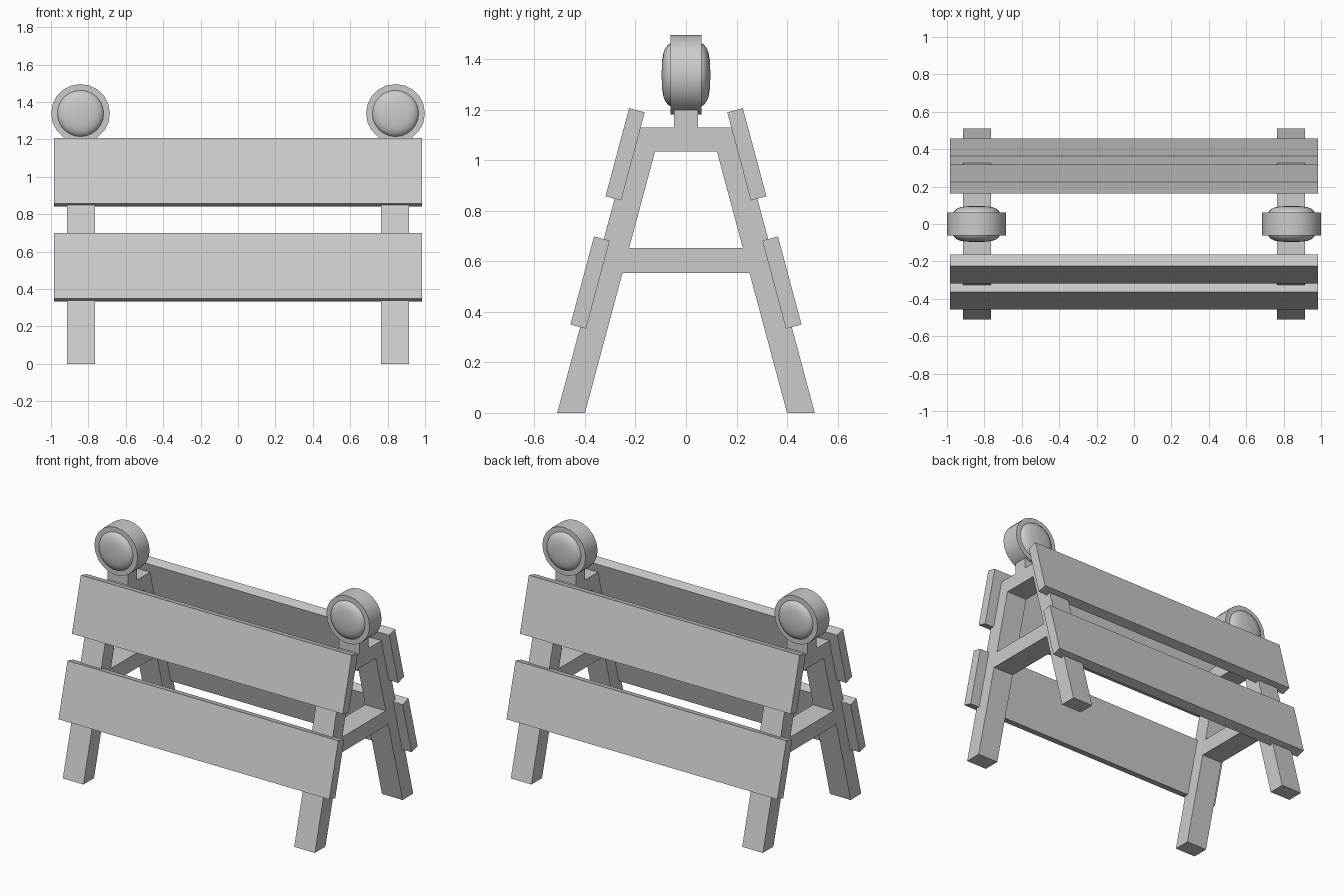
import bpy, bmesh, math
from mathutils import Matrix, Vector

cube = bpy.data.objects.get("Cube")
if cube:
    bpy.data.objects.remove(cube, do_unlink=True)

grey = bpy.data.materials.new("plain_grey")
grey.use_nodes = True
colour = (0.6, 0.6, 0.6, 1)
grey.diffuse_color = colour
grey.node_tree.nodes["Principled BSDF"].inputs["Base Color"].default_value = colour

SLOPE = math.tan(math.radians(15))
FOOT_OUT, FOOT_IN = 0.51, 0.40


def finish(bm, name, smooth=False):
    bmesh.ops.recalc_face_normals(bm, faces=bm.faces)
    mesh = bpy.data.meshes.new(name)
    bm.to_mesh(mesh)
    bm.free()
    obj = bpy.data.objects.new(name, mesh)
    bpy.context.collection.objects.link(obj)
    mesh.materials.append(grey)
    if smooth:
        bpy.ops.object.select_all(action='DESELECT')
        obj.select_set(True)
        bpy.context.view_layer.objects.active = obj
        bpy.ops.object.shade_smooth_by_angle(angle=math.radians(32))
    return obj


def mirrored(half):
    """Complete a (y, z) half outline with its mirror image."""
    return half + [(-y, z) for y, z in reversed(half)]


def inner(z):
    return (FOOT_IN - SLOPE * z, z)


def frame(name, x, width):
    # A-shaped side frame: outline with a window between brace and top beam
    outline = mirrored([inner(0.553), (FOOT_IN, 0), (FOOT_OUT, 0),
                        (FOOT_OUT - SLOPE * 1.13, 1.13), (0.047, 1.13), (0.047, 1.2)])
    window = mirrored([inner(0.652), inner(1.035)])
    bm = bmesh.new()
    edges = []
    for loop in (outline, window):
        vs = [bm.verts.new((x - width / 2, y, z)) for y, z in loop]
        edges += [bm.edges.new((a, b)) for a, b in zip(vs, vs[1:] + vs[:1])]
    bmesh.ops.triangle_fill(bm, edges=edges, use_beauty=True, normal=(1, 0, 0))
    ext = bmesh.ops.extrude_face_region(bm, geom=bm.faces[:])
    moved = [g for g in ext["geom"] if isinstance(g, bmesh.types.BMVert)]
    bmesh.ops.translate(bm, verts=moved, vec=(width, 0, 0))
    finish(bm, name)


def board(name, side, y, z):
    # Leaning plank, centred at (y, z)
    bm = bmesh.new()
    bmesh.ops.create_cube(bm, size=1)
    bmesh.ops.scale(bm, verts=bm.verts, vec=(1.966, 0.064, 0.361))
    bmesh.ops.rotate(bm, verts=bm.verts,
                     matrix=Matrix.Rotation(side * math.radians(15), 3, 'X'))
    bmesh.ops.translate(bm, verts=bm.verts, vec=(0, side * y, z))
    finish(bm, name)


def lathe(name, profile, x, z, steps):
    # Revolve a (radius, y) profile around the lamp's front-to-back axis
    bm = bmesh.new()
    vs = [bm.verts.new((r, y, 0)) for r, y in profile]
    es = [bm.edges.new(pair) for pair in zip(vs, vs[1:])]
    bmesh.ops.spin(bm, geom=vs + es, cent=(0, 0, 0), axis=(0, 1, 0),
                   angle=math.tau, steps=steps)
    bmesh.ops.remove_doubles(bm, verts=bm.verts, dist=0.0001)
    bmesh.ops.translate(bm, verts=bm.verts, vec=Vector((x, 0, z)))
    finish(bm, name, smooth=True)


# Planks on the front and back
for label, side in (("front", -1), ("back", 1)):
    board(label + "_upper_board", side, 0.241, 1.024)
    board(label + "_lower_board", side, 0.380, 0.516)

# Side frames and warning lamps
dome = [(0.125, 0.06), (0.12, 0.07), (0.107, 0.081), (0.088, 0.089), (0.06, 0.094), (0, 0.097)]
for label, side in (("left", 1), ("right", -1)):
    frame(label + "_frame", side * 0.84, 0.15)
    lathe(label + "_lamp_housing", [(0, -0.062), (0.157, -0.062), (0.157, 0.062), (0, 0.062)],
          side * 0.842, 1.339, 20)
    for face, d in (("front", -1), ("back", 1)):
        lathe(label + "_" + face + "_lens", [(r, d * y) for r, y in dome],
              side * 0.842, 1.339, 24)
